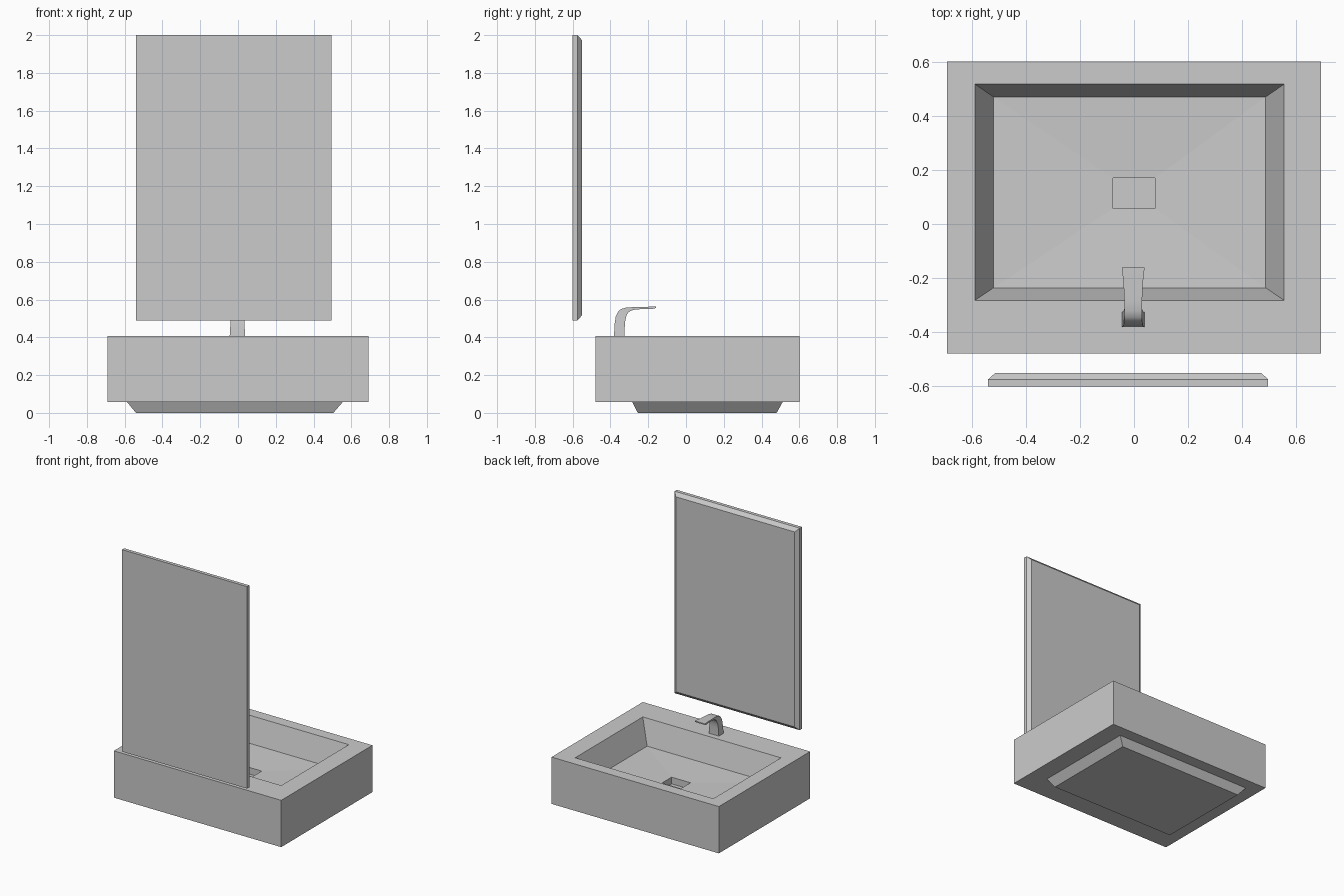
import bpy, bmesh

if "Cube" in bpy.data.objects:
    bpy.data.objects.remove(bpy.data.objects["Cube"])


def loft(name, rings, smooth=False):
    """Skin a stack of four-cornered rings and cap both ends."""
    bm = bmesh.new()
    loops = [[bm.verts.new(p) for p in ring] for ring in rings]
    for a, b in zip(loops, loops[1:]):
        for i in range(4):
            j = (i + 1) % 4
            bm.faces.new((a[i], a[j], b[j], b[i]))
    bm.faces.new(loops[0][::-1])
    bm.faces.new(loops[-1])
    bmesh.ops.recalc_face_normals(bm, faces=bm.faces)
    me = bpy.data.meshes.new(name)
    bm.to_mesh(me)
    bm.free()
    ob = bpy.data.objects.new(name, me)
    bpy.context.collection.objects.link(ob)
    if smooth:
        bpy.context.view_layer.objects.active = ob
        ob.select_set(True)
        bpy.ops.object.shade_smooth_by_angle(angle=0.6)
        ob.select_set(False)
    return ob


def rect(x0, x1, y0, y1, z):
    return [(x0, y0, z), (x1, y0, z), (x1, y1, z), (x0, y1, z)]


# Basin: underside plinth, outer block, rim, sloped bowl, drain recess
loft("basin", [
    rect(-0.54, 0.505, -0.255, 0.48, 0.0),
    rect(-0.588, 0.555, -0.285, 0.512, 0.058),
    rect(-0.692, 0.692, -0.478, 0.6, 0.058),
    rect(-0.692, 0.692, -0.478, 0.6, 0.408),
    rect(-0.588, 0.555, -0.282, 0.517, 0.408),
    rect(-0.52, 0.487, -0.236, 0.47, 0.225),
    rect(-0.078, 0.078, 0.058, 0.17, 0.215),
    rect(-0.078, 0.078, 0.058, 0.17, 0.165),
])


# Mirror: flat slab with chamfered edges on the basin side
def panel(inset, y):
    x0, x1, z0, z1 = -0.539 + inset, 0.496 - inset, 0.49 + inset, 2.0 - inset
    return [(x0, y, z0), (x1, y, z0), (x1, y, z1), (x0, y, z1)]


loft("mirror", [panel(0, -0.6 + 0.004), panel(0, -0.57), panel(0.026, -0.547)])
bpy.data.objects["mirror"].location.y = -0.004

# Faucet: half width, outer (y, z), inner (y, z) along the spout
sections = [
    (0.041, -0.381, 0.408, -0.325, 0.408),
    (0.037, -0.378, 0.470, -0.324, 0.470),
    (0.035, -0.372, 0.510, -0.320, 0.497),
    (0.033, -0.360, 0.535, -0.314, 0.518),
    (0.032, -0.345, 0.549, -0.304, 0.533),
    (0.032, -0.320, 0.557, -0.290, 0.542),
    (0.033, -0.280, 0.560, -0.270, 0.547),
    (0.036, -0.215, 0.561, -0.215, 0.551),
    (0.040, -0.180, 0.563, -0.180, 0.550),
    (0.042, -0.160, 0.563, -0.160, 0.555),
]
cx = -0.003
loft("faucet", [[(cx - w, yo, zo), (cx + w, yo, zo), (cx + w, yi, zi), (cx - w, yi, zi)]
                for w, yo, zo, yi, zi in sections], smooth=True)
